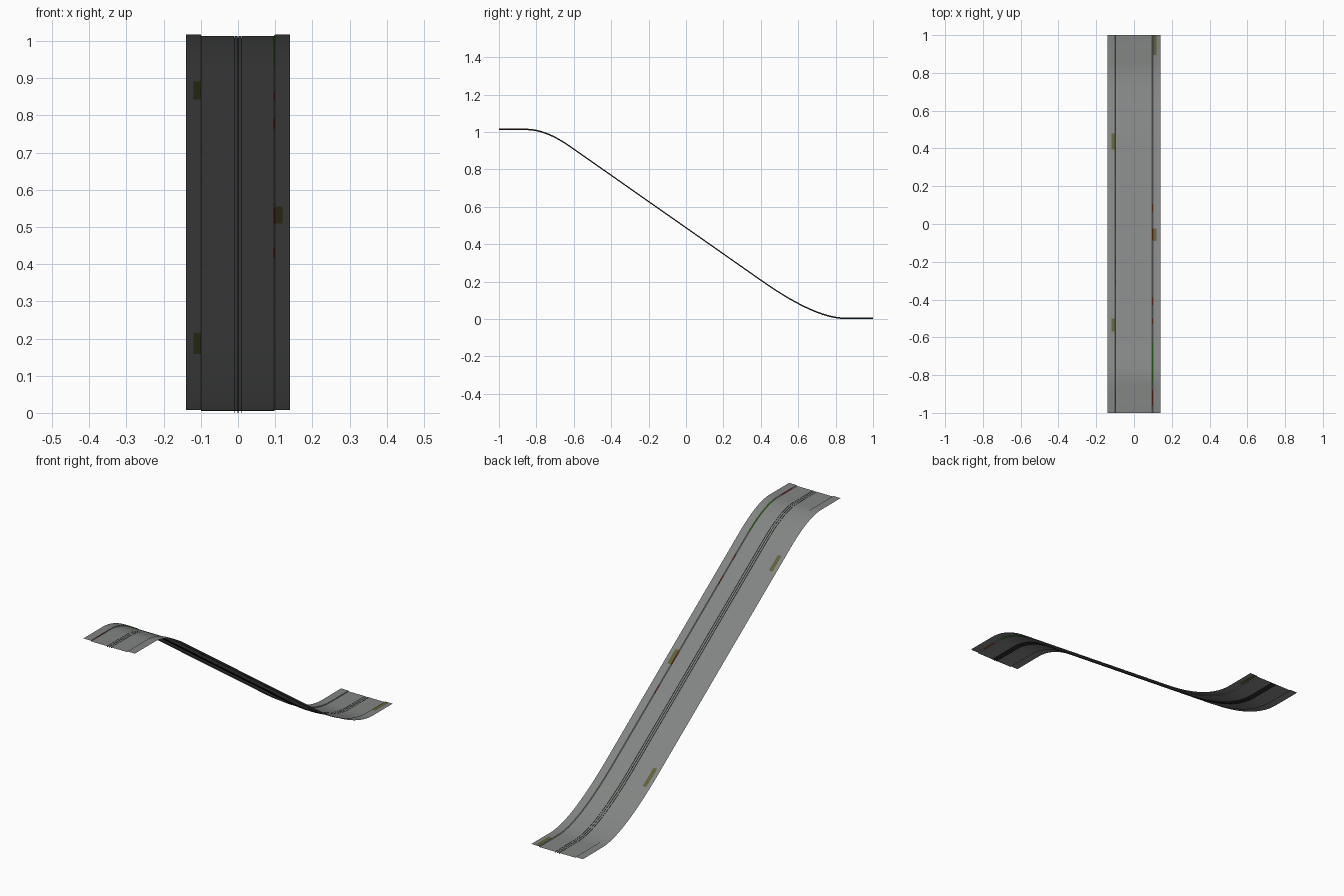
import bpy

if "Cube" in bpy.data.objects:
    bpy.data.objects.remove(bpy.data.objects["Cube"])


def material(name, r, g, b):
    m = bpy.data.materials.new(name)
    m.diffuse_color = (r, g, b, 1)
    m.use_nodes = True
    m.node_tree.nodes["Principled BSDF"].inputs["Base Color"].default_value = m.diffuse_color
    return m


GREY = material("street_grey", 0.225, 0.235, 0.228)
DARK = material("groove_black", 0.012, 0.012, 0.012)
OLIVE = material("planter_olive", 0.12, 0.12, 0.042)
RED = material("curb_red", 0.28, 0.04, 0.016)
GREEN = material("curb_green", 0.06, 0.30, 0.02)
MATS = [GREY, DARK, OLIVE, RED, GREEN]


# Side profile of the hill: flat, crest, straight slope, sag, flat
def bezier(a, b, c, n):
    pts = []
    for i in range(n + 1):
        t = i / n
        pts.append(tuple((1 - t) ** 2 * a[k] + 2 * t * (1 - t) * b[k] + t * t * c[k]
                         for k in (0, 1)))
    return pts


PROFILE = ([(-1, 1.0175)]
           + bezier((-0.85, 1.0175), (-0.751, 1.0175), (-0.62, 0.9265), 14)
           + bezier((0.40, 0.212), (0.689, 0.008), (0.85, 0.008), 18)
           + [(1, 0.008)])


def height(y):
    for (y0, z0), (y1, z1) in zip(PROFILE, PROFILE[1:]):
        if y <= y1:
            return z0 + (z1 - z0) * (y - y0) / (y1 - y0)
    return PROFILE[-1][1]


ROAD = -0.0035      # road surface below the sidewalk
DEEP = -0.008       # bottom of the rail grooves
HALF = 0.0007       # half width of a groove


def sweep(name, section, columns, patches=()):
    """Sweep a cross-section (x, z offset) down the hill as one mesh.
    columns: base material of each face column.
    patches: (first column, last column, y start, y end, material)."""
    ys = sorted({p[0] for p in PROFILE} | {y for p in patches for y in p[2:4]})
    n = len(section)
    verts = [(x, y, height(y) + dz) for y in ys for x, dz in section]
    faces, mats = [], []
    for j in range(len(ys) - 1):
        mid = (ys[j] + ys[j + 1]) / 2
        for i in range(n - 1):
            mat = columns[i]
            for c0, c1, y0, y1, m in patches:
                if c0 <= i <= c1 and y0 < mid < y1:
                    mat = m
            a = j * n + i
            faces.append((a, a + 1, a + n + 1, a + n))
            mats.append(MATS.index(mat))
    me = bpy.data.meshes.new(name)
    me.from_pydata(verts, [], faces)
    for m in MATS:
        me.materials.append(m)
    me.polygons.foreach_set("material_index", mats)
    me.polygons.foreach_set("use_smooth", [True] * len(faces))
    me.update()
    ob = bpy.data.objects.new(name, me)
    bpy.context.collection.objects.link(ob)
    bpy.ops.object.select_all(action='DESELECT')
    bpy.context.view_layer.objects.active = ob
    ob.select_set(True)
    bpy.ops.object.shade_smooth_by_angle(angle=0.5)
    return ob


# Roadway with two rail grooves and the middle slot
section, columns = [(-0.0955, ROAD)], []
for gx in (-0.0105, 0.0, 0.0105):
    a, b = gx - HALF, gx + HALF
    section += [(a, ROAD), (a, DEEP), (b, DEEP), (b, ROAD)]
    columns += [GREY, DARK, DARK, DARK]
section.append((0.0955, ROAD))
columns.append(GREY)
sweep("roadway", section, columns)

# Left side: sidewalk, planter band, curb face, painted gutter edge
sweep("left_sidewalk",
      [(-0.14, 0), (-0.12, 0), (-0.10, 0), (-0.0985, ROAD), (-0.0955, ROAD)],
      [GREY] * 4,
      [(1, 1, -0.57, -0.50, OLIVE), (1, 1, 0.395, 0.48, OLIVE)]
      + [(2, 2, y0, y1, m) for y0, y1, m in (
          (-0.96, -0.88, RED), (-0.73, -0.57, GREEN), (-0.325, -0.29, RED),
          (-0.22, -0.19, RED), (-0.02, 0.15, GREEN), (0.27, 0.395, GREEN))])

# Right side: gutter edge, curb face, planter band, sidewalk
sweep("right_sidewalk",
      [(0.0955, ROAD), (0.0965, ROAD), (0.0995, 0), (0.12, 0), (0.14, 0)],
      [GREY] * 4,
      [(2, 2, -0.09, -0.025, OLIVE), (2, 2, 0.895, 1.0, OLIVE)]
      + [(0, 1, y0, y1, m) for y0, y1, m in (
          (-0.96, -0.88, RED), (-0.84, -0.63, GREEN), (-0.53, -0.50, RED),
          (-0.43, -0.39, RED), (-0.085, -0.025, RED), (0.065, 0.105, RED))])
